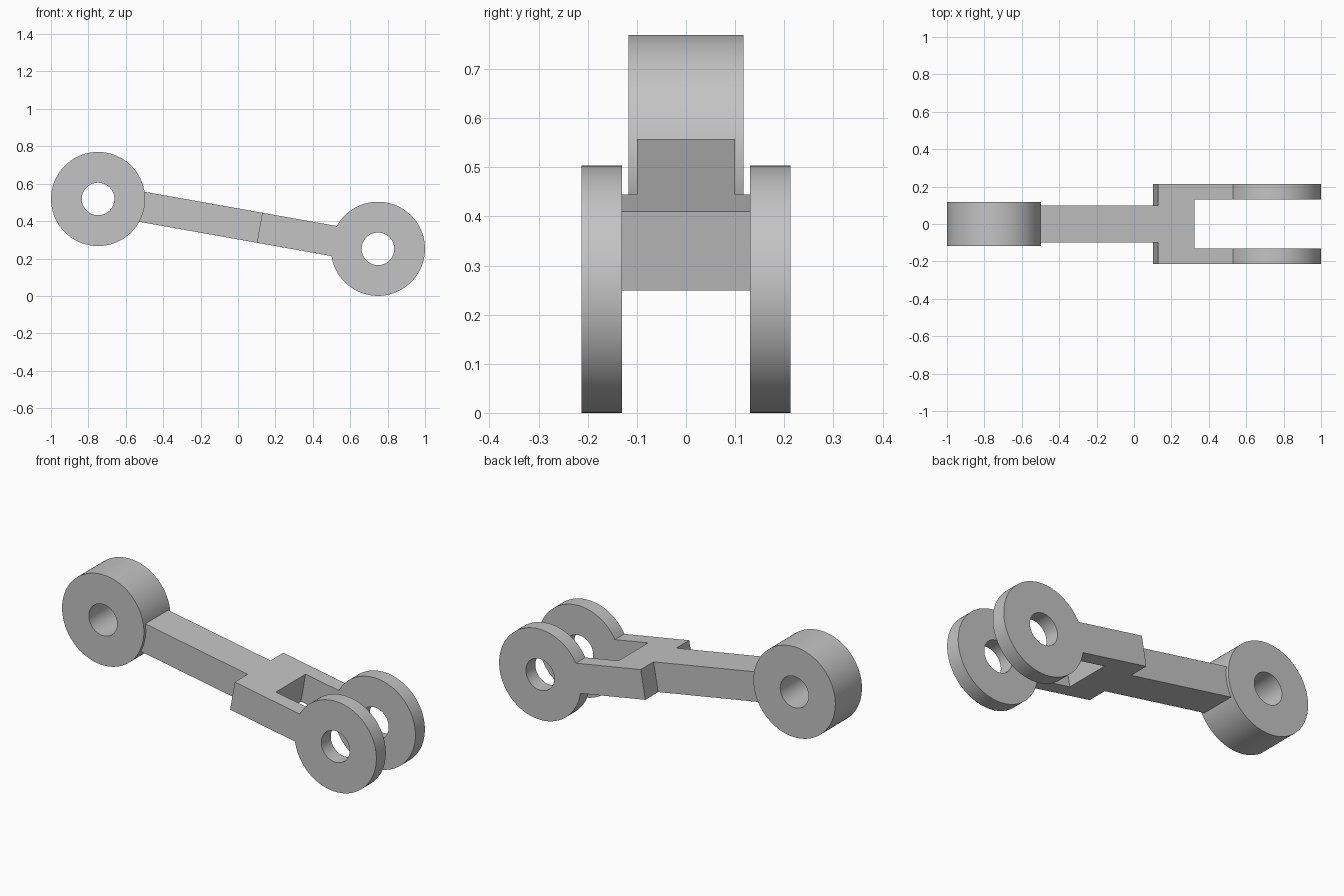
import bpy, bmesh
from math import radians, pi
from mathutils import Matrix

cube = bpy.data.objects.get("Cube")
if cube:
    bpy.data.objects.remove(cube)

# Main sizes, measured along the untilted link
REACH, EYE_R, HOLE_R = 0.76, 0.2515, 0.087
HALF_THICK, SHANK_W = 0.0815, 0.10
FORK_IN, FORK_OUT = 0.13, 0.213
STEP_X, SLOT_X, OVERLAP = 0.117, 0.315, 0.2

steel = bpy.data.materials.new("plain grey")
steel.use_nodes = True
grey = (0.55, 0.55, 0.55, 1)
steel.diffuse_color = grey
steel.node_tree.nodes["Principled BSDF"].inputs["Base Color"].default_value = grey


def finish(bm, name):
    bmesh.ops.recalc_face_normals(bm, faces=bm.faces)
    mesh = bpy.data.meshes.new(name)
    bm.to_mesh(mesh)
    bm.free()
    mesh.materials.append(steel)
    obj = bpy.data.objects.new(name, mesh)
    bpy.context.collection.objects.link(obj)
    return obj


def cylinder(name, x, y0, y1, radius):
    """Round part lying along y."""
    bm = bmesh.new()
    place = Matrix.Translation((x, (y0 + y1) / 2, 0)) @ Matrix.Rotation(pi / 2, 4, 'X')
    bmesh.ops.create_cone(bm, cap_ends=True, segments=96, radius1=radius,
                          radius2=radius, depth=y1 - y0, matrix=place)
    return finish(bm, name)


def combine(target, tool, operation):
    """Apply a boolean and discard the tool."""
    mod = target.modifiers.new(operation.lower(), 'BOOLEAN')
    mod.object, mod.operation, mod.solver = tool, operation, 'EXACT'
    bpy.context.view_layer.objects.active = target
    bpy.ops.object.modifier_apply(modifier=mod.name)
    bpy.data.objects.remove(tool)


# Shank and fork: half plan profile, mirrored, then extruded through the thickness
end = REACH - OVERLAP
half = [(-end, SHANK_W), (STEP_X, SHANK_W), (STEP_X, FORK_OUT),
        (end, FORK_OUT), (end, FORK_IN), (SLOT_X, FORK_IN)]
plan = half + [(x, -y) for x, y in reversed(half)]
bm = bmesh.new()
face = bm.faces.new([bm.verts.new((x, y, -HALF_THICK)) for x, y in plan])
top = bmesh.ops.extrude_face_region(bm, geom=[face])["geom"]
bmesh.ops.translate(bm, vec=(0, 0, 2 * HALF_THICK),
                    verts=[v for v in top if isinstance(v, bmesh.types.BMVert)])
link = finish(bm, "forked_link")

# Single wide eye on one end, a pair of thin eyes on the fork
combine(link, cylinder("wide_eye", -REACH, -0.117, 0.117, EYE_R), 'UNION')
for y0, y1 in ((-FORK_OUT, -FORK_IN), (FORK_IN, FORK_OUT)):
    combine(link, cylinder("fork_eye", REACH, y0, y1, EYE_R), 'UNION')

# Pin holes through both ends
for x in (-REACH, REACH):
    combine(link, cylinder("pin_hole", x, -0.4, 0.4, HOLE_R), 'DIFFERENCE')

# Merge coplanar faces left by the joins
bm = bmesh.new()
bm.from_mesh(link.data)
bmesh.ops.remove_doubles(bm, verts=bm.verts, dist=0.0001)
bmesh.ops.dissolve_limit(bm, angle_limit=radians(0.5), verts=bm.verts, edges=bm.edges)
bm.to_mesh(link.data)
bm.free()

# Tilt the link and stand it on the ground
link.rotation_euler.y = radians(10.1)
link.location.z = 0.385
bpy.ops.object.select_all(action='DESELECT')
link.select_set(True)
bpy.context.view_layer.objects.active = link
bpy.ops.object.shade_smooth_by_angle(angle=radians(30))
